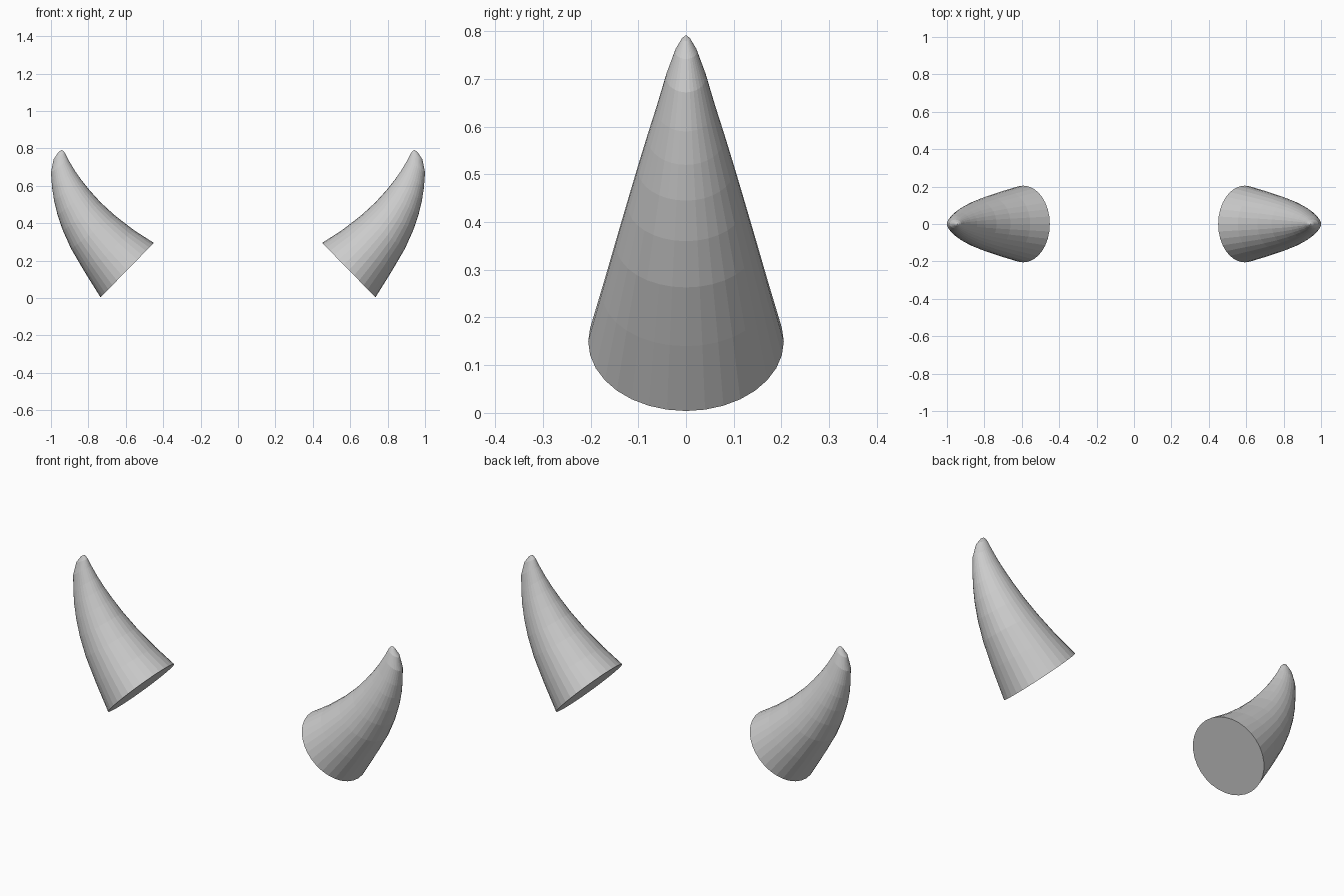
import bpy, bmesh, math
from mathutils import Vector

if "Cube" in bpy.data.objects:
    bpy.data.objects.remove(bpy.data.objects["Cube"])

# Horn cross-sections: inner x, inner z, outer x, outer z, half depth in y
RINGS = [
    (.450, .295, .735, .004, .205),
    (.555, .362, .820, .140, .176),
    (.660, .443, .892, .263, .147),
    (.735, .512, .936, .360, .123),
    (.793, .576, .965, .445, .101),
    (.838, .632, .983, .520, .081),
    (.873, .682, .994, .590, .062),
    (.906, .737, 1.00, .672, .042),
    (.924, .774, .986, .742, .023),
    (.936, .788, .960, .780, .009),
]
TIP = (.944, .792)
SIDES = 32


def make_horn(name, side):
    bm = bmesh.new()
    loops = []
    for xi, zi, xo, zo, depth in RINGS:
        inner, outer = Vector((xi, 0, zi)), Vector((xo, 0, zo))
        centre, half = (inner + outer) / 2, (outer - inner) / 2
        loop = []
        for k in range(SIDES):
            a = math.tau * k / SIDES
            p = centre + half * math.cos(a) + Vector((0, depth * math.sin(a), 0))
            loop.append(bm.verts.new((p.x * side, p.y, p.z)))
        loops.append(loop)
    # Walls, pointed end and flat base
    for a, b in zip(loops, loops[1:]):
        for k in range(SIDES):
            n = (k + 1) % SIDES
            bm.faces.new((a[k], a[n], b[n], b[k]))
    tip = bm.verts.new((TIP[0] * side, 0, TIP[1]))
    for k in range(SIDES):
        bm.faces.new((loops[-1][k], loops[-1][(k + 1) % SIDES], tip))
    bm.faces.new(loops[0])
    bmesh.ops.recalc_face_normals(bm, faces=bm.faces)
    mesh = bpy.data.meshes.new(name)
    bm.to_mesh(mesh)
    bm.free()
    bpy.context.collection.objects.link(bpy.data.objects.new(name, mesh))


make_horn("right_horn", 1)
make_horn("left_horn", -1)
